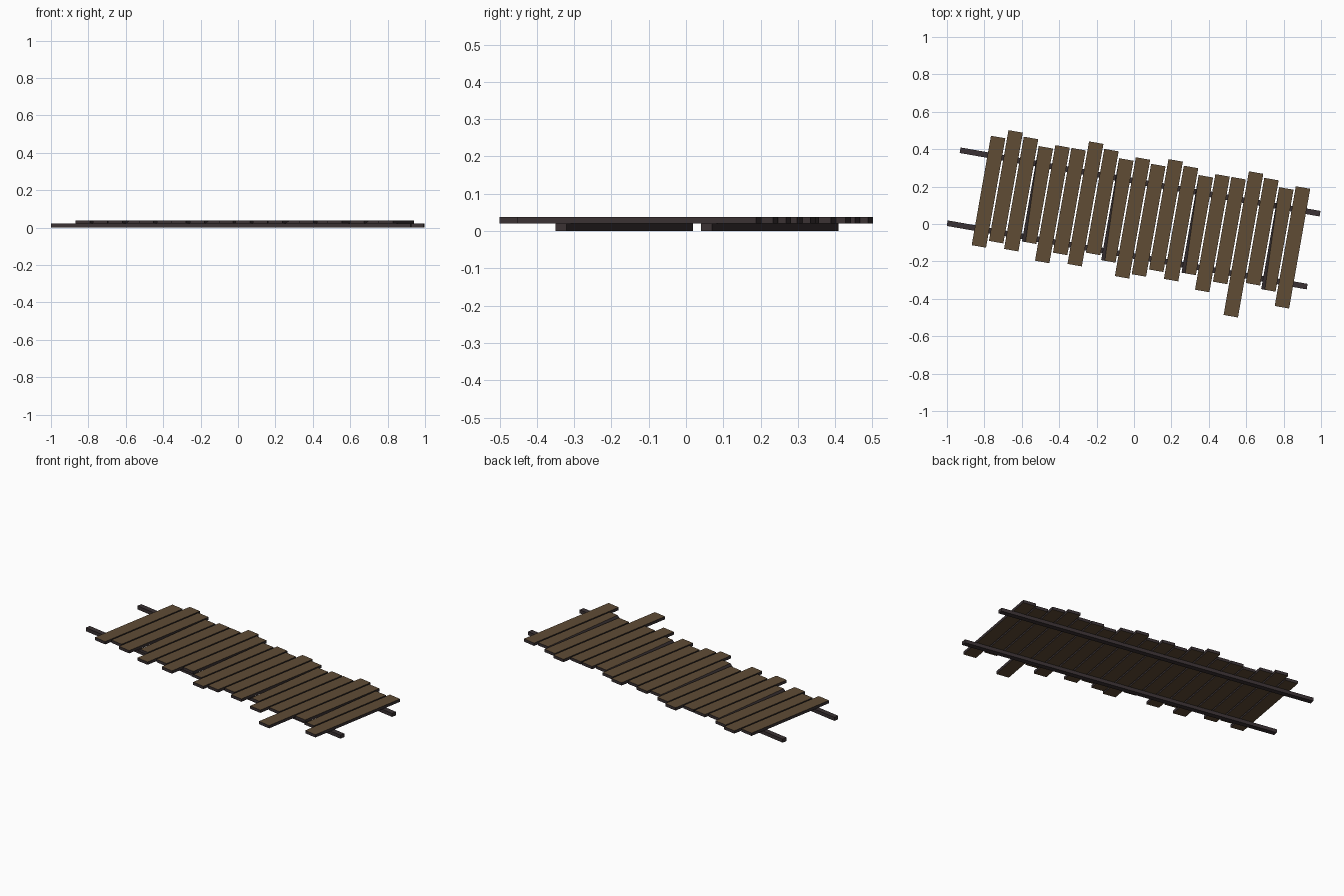
import bpy, bmesh, math
from mathutils import Matrix

if "Cube" in bpy.data.objects:
    bpy.data.objects.remove(bpy.data.objects["Cube"])

A = math.radians(10)            # whole walkway is turned clockwise
ROT = Matrix.Rotation(-A, 4, 'Z')

def mat(name, col):
    m = bpy.data.materials.new(name)
    m.diffuse_color = (*col, 1)
    m.use_nodes = True
    m.node_tree.nodes["Principled BSDF"].inputs["Base Color"].default_value = m.diffuse_color
    return m

wood = mat("brown_wood", (0.115, 0.072, 0.036))
dark = mat("dark_timber", (0.042, 0.031, 0.033))

def box(name, u0, u1, v0, v1, z0, z1, mats, nick=0.0):
    """Box in walkway space; nick bevels the near left top corner inwards."""
    bm = bmesh.new()
    bmesh.ops.create_cube(bm, size=1)
    for v in bm.verts:
        left, near, top = v.co.x < 0, v.co.y < 0, v.co.z > 0
        v.co = (u0 if left else u1, v0 if near else v1, z1 if top else z0)
        if left and near and top:
            v.co.x += nick
    bm.normal_update()
    if len(mats) > 1:            # second colour on the sawn edges
        for f in bm.faces:
            f.material_index = 0 if abs(f.normal.z) > 0.9 else 1
    bm.transform(ROT)
    me = bpy.data.meshes.new(name)
    bm.to_mesh(me)
    bm.free()
    for m in mats:
        me.materials.append(m)
    bpy.context.collection.objects.link(bpy.data.objects.new(name, me))

# Two long rails under the deck
for name, v in (("far_rail", 0.227), ("near_rail", -0.169)):
    box(name, -0.984, 0.97, v - 0.015, v + 0.015, 0.0, 0.021, [dark])

# Deck planks: y of the far and near end of each
far = [.465, .495, .46, .41, .415, .40, .435, .395, .345, .35,
       .315, .34, .305, .255, .26, .245, .275, .24, .19, .195]
near = [-.12, -.097, -.14, -.10, -.203, -.16, -.22, -.16, -.20, -.285,
        -.275, -.25, -.30, -.267, -.358, -.315, -.493, -.322, -.355, -.445]
for i, (yf, yn) in enumerate(zip(far, near)):
    u = -0.796 + 0.08695 * i
    v1, v0 = ((y + u * math.sin(A)) / math.cos(A) for y in (yf, yn))
    box(f"plank_{i + 1}", u - 0.039, u + 0.039, v0, v1, 0.021, 0.038,
        [wood, dark], 0.02 if i % 5 == 3 else 0)
